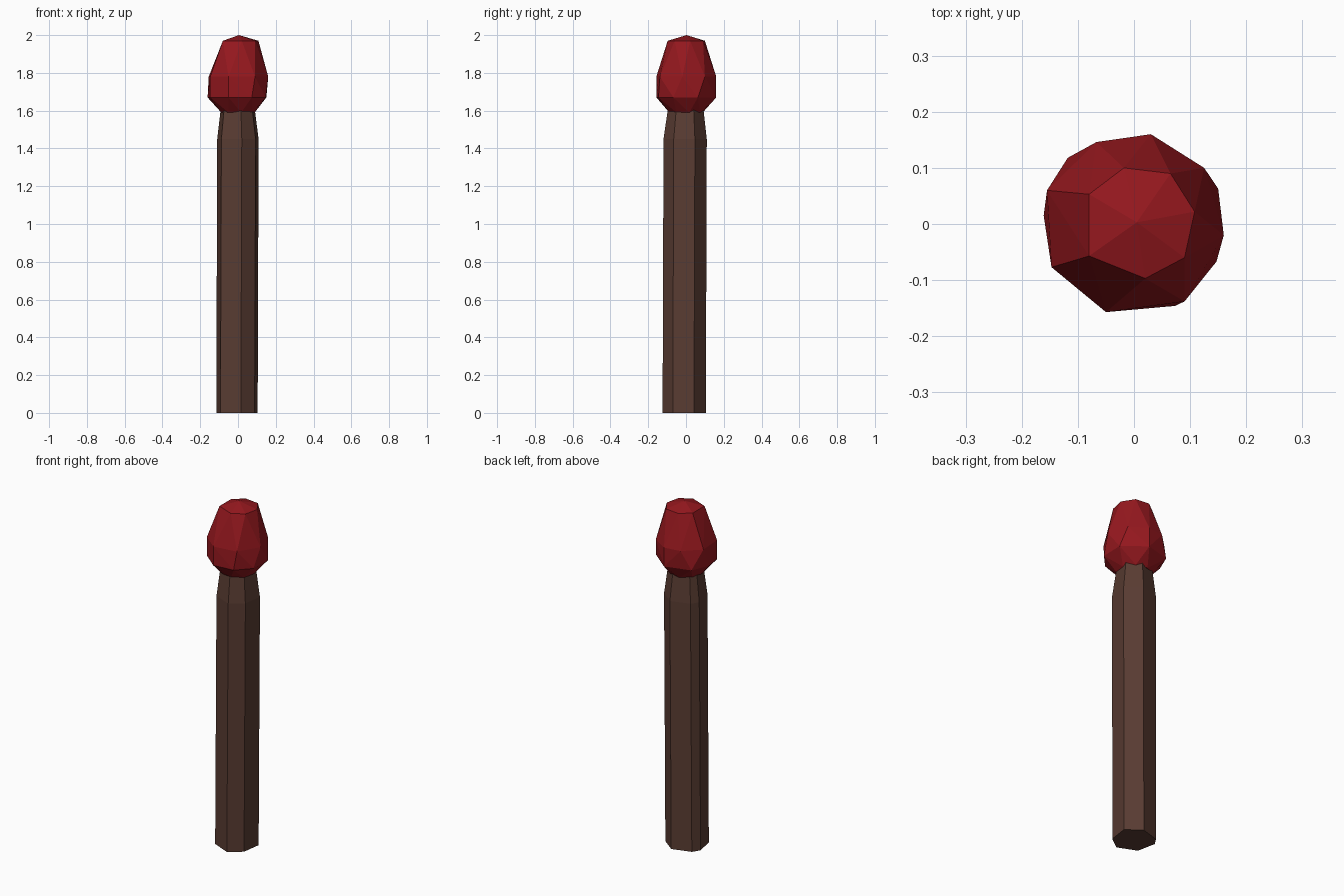
import bpy, bmesh
from math import cos, sin, radians

if "Cube" in bpy.data.objects:
    bpy.data.objects.remove(bpy.data.objects["Cube"])


def ring(points, z, scale=1.0, dx=0.0, dy=0.0):
    return [(x * scale + dx, y * scale + dy, z) for x, y in points]


def hull_object(name, points, color):
    """Faceted convex solid wrapped around stacked rings of points."""
    bm = bmesh.new()
    for p in points:
        bm.verts.new(p)
    res = bmesh.ops.convex_hull(bm, input=bm.verts)
    junk = [v for v in set(res["geom_interior"] + res["geom_unused"])
            if isinstance(v, bmesh.types.BMVert)]
    bmesh.ops.delete(bm, geom=junk, context='VERTS')
    bmesh.ops.dissolve_limit(bm, angle_limit=radians(1), verts=bm.verts, edges=bm.edges)
    bmesh.ops.recalc_face_normals(bm, faces=bm.faces)
    mesh = bpy.data.meshes.new(name)
    bm.to_mesh(mesh)
    bm.free()
    mat = bpy.data.materials.new(name + "_paint")
    mat.diffuse_color = color
    mat.use_nodes = True
    mat.node_tree.nodes["Principled BSDF"].inputs["Base Color"].default_value = mat.diffuse_color
    mesh.materials.append(mat)
    obj = bpy.data.objects.new(name, mesh)
    bpy.context.collection.objects.link(obj)
    return obj


# Wooden stick: uneven seven-sided rod with a tapered neck
section = [(0.104, 0.042), (0.022, 0.105), (-0.088, 0.072), (-0.115, 0.03),
           (-0.093, -0.078), (0.015, -0.124), (0.088, -0.07)]
stick = (ring(section, 0)
         + ring(section, 1.45, 1.0, 0.005, 0.005)
         + ring(section, 1.61, 0.82, 0.003, 0.006))
hull_object("stick", stick, (0.10, 0.045, 0.032, 1))

# Red tip: irregular faceted bulb
base = [(0.09 * cos(radians(a)), 0.09 * sin(radians(a))) for a in range(11, 371, 45)]
lower = [(0.15, 0.063), (0.03, 0.16), (-0.118, 0.118), (-0.161, 0.015),
         (-0.147, -0.077), (-0.05, -0.157), (0.073, -0.146), (0.147, -0.067)]
upper = [(0.16, -0.02), (0.125, 0.1), (0.03, 0.16), (-0.067, 0.146),
         (-0.155, 0.06), (-0.147, -0.077), (-0.05, -0.157), (0.09, -0.138)]
crown = [(0.108, 0.022), (0.065, 0.09), (-0.018, 0.1), (-0.08, 0.053),
         (-0.08, -0.057), (0.02, -0.097), (0.09, -0.06)]
tip = (ring(base, 1.59) + ring(lower, 1.67) + ring(upper, 1.78)
       + ring(crown, 1.97) + [(0.005, 0.003, 2.0)])
hull_object("match_head", tip, (0.30, 0.009, 0.013, 1))
